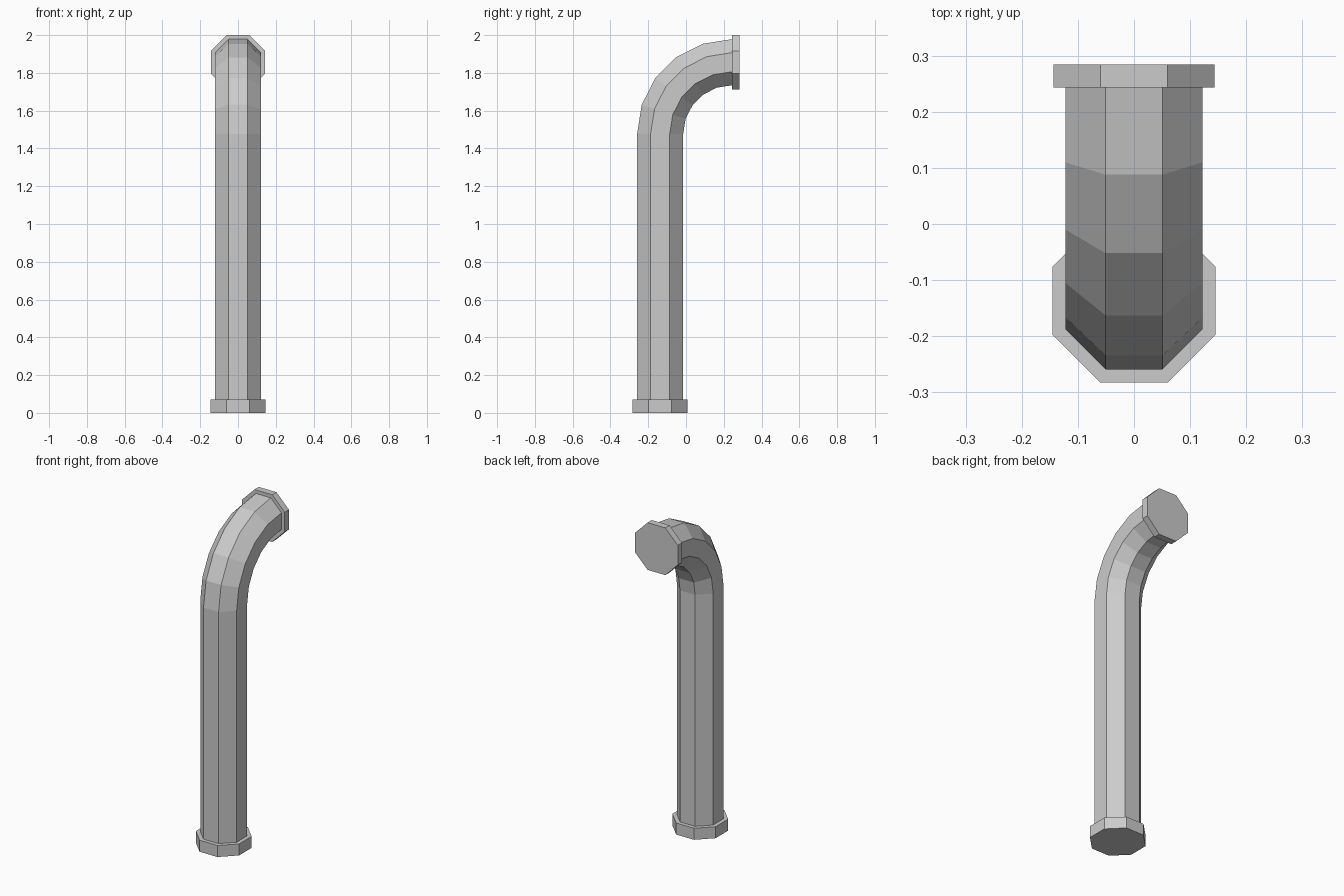
import bpy, bmesh
from math import cos, sin, pi, radians
from mathutils import Matrix, Vector

cube = bpy.data.objects.get("Cube")
if cube:
    bpy.data.objects.remove(cube, do_unlink=True)

SIDES = 8
PIPE_Y = -0.137       # centre line of the upright
END_Y = 0.243         # where the bend meets the upper flange
TOP_Z = 1.8565        # centre height of the outlet
BEND = END_Y - PIPE_Y
BASE_H = 0.07

# Single grey material
grey = bpy.data.materials.new("pipe_grey")
grey.use_nodes = True
colour = (0.6, 0.6, 0.6, 1)
grey.diffuse_color = colour
grey.node_tree.nodes["Principled BSDF"].inputs["Base Color"].default_value = colour


def sweep(name, stations, half_width):
    """Sweep a flat-sided octagon along (centre, tilt) stations and cap both ends."""
    bm = bmesh.new()
    radius = half_width / cos(pi / SIDES)
    rings = []
    for centre, tilt in stations:
        turn = Matrix.Rotation(-tilt, 3, 'X')
        ring = []
        for i in range(SIDES):
            a = 2 * pi * (i + 0.5) / SIDES
            ring.append(bm.verts.new(Vector(centre) + turn @ Vector((cos(a), sin(a), 0)) * radius))
        rings.append(ring)
    for low, high in zip(rings, rings[1:]):
        for i in range(SIDES):
            j = (i + 1) % SIDES
            bm.faces.new((low[i], low[j], high[j], high[i]))
    bm.faces.new(rings[0][::-1])
    bm.faces.new(rings[-1])
    bmesh.ops.recalc_face_normals(bm, faces=bm.faces)
    mesh = bpy.data.meshes.new(name)
    bm.to_mesh(mesh)
    bm.free()
    mesh.materials.append(grey)
    obj = bpy.data.objects.new(name, mesh)
    bpy.context.collection.objects.link(obj)
    return obj


# Upright pipe with a five-segment quarter bend
path = [((0, PIPE_Y, BASE_H), 0)]
for step in range(6):
    t = radians(18 * step)
    path.append(((0, END_Y - BEND * cos(t), TOP_Z - BEND + BEND * sin(t)), t))
sweep("bent_pipe", path, 0.122)

# Flanges at the foot and at the outlet
sweep("base_flange", [((0, PIPE_Y, 0), 0), ((0, PIPE_Y, BASE_H), 0)], 0.1455)
sweep("outlet_flange", [((0, END_Y, TOP_Z), pi / 2), ((0, END_Y + 0.041, TOP_Z), pi / 2)], 0.1435)
